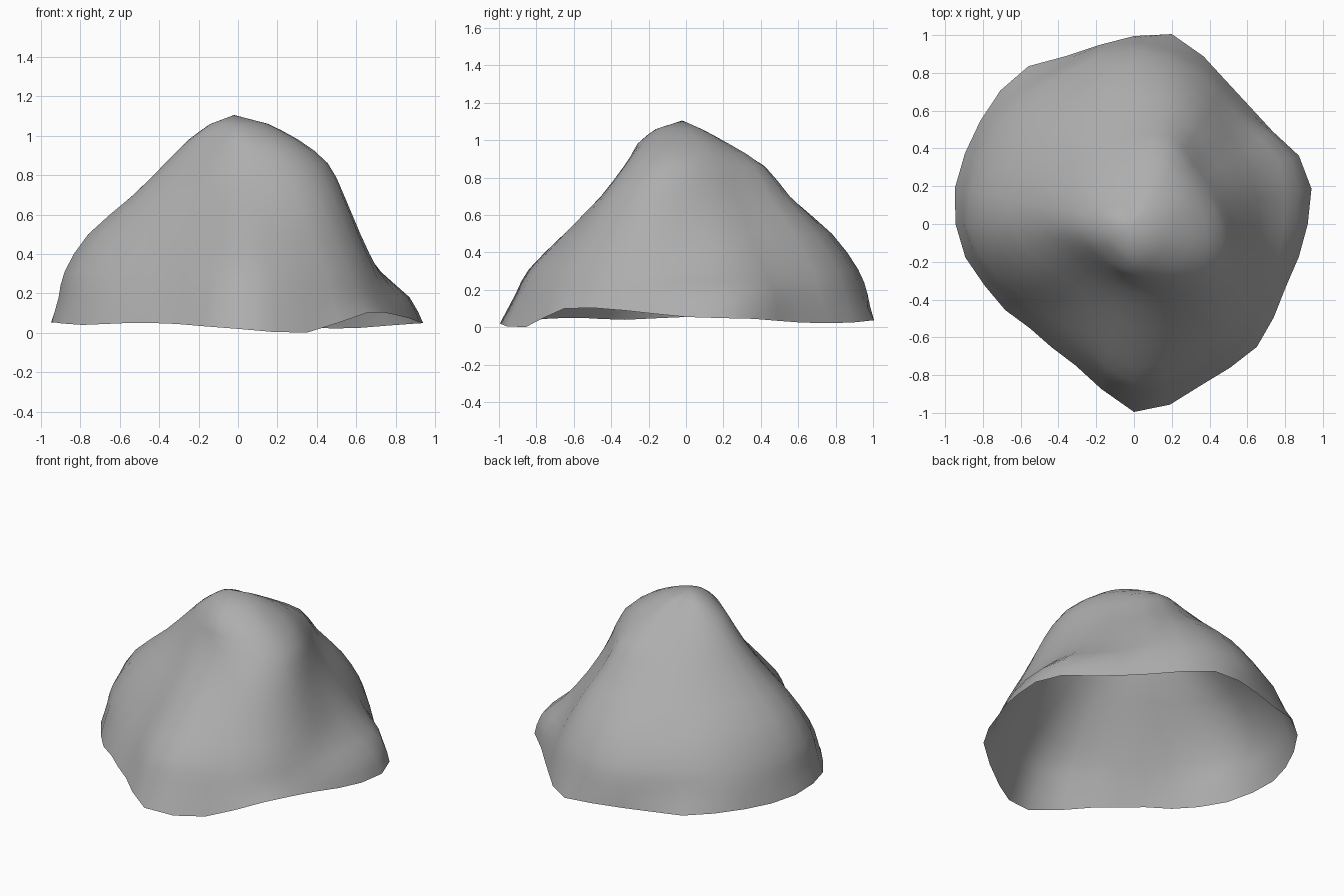
import bpy, bmesh, math

if "Cube" in bpy.data.objects:
    bpy.data.objects.remove(bpy.data.objects["Cube"])

COLS = 32

# Open lower edge: radius every 11.25 degrees, height every 22.5 degrees
RIM_R = [.92, .958, .945, .883, .873, .897, .961, 1.025, .995, .965, .96, 1.005, 1.0, .98, .97, .967,
         .945, .91, .855, .82, .78, .785, .81, .89, .995, .975, .925, .915, .92, .89, .87, .89]
RIM_Z = [.055, .045, .025, .025, .05, .05, .06, .05, .055, .04, .05, .045, .02, .002, .1, .09]

# Contour radii every 22.5 degrees, counter-clockwise from +x
CONTOURS = {
    .18: [.86, .90, .82, .92, .97, .92, .95, .93, .91, .82, .72, .75, .91, .86, .86, .82],
    .31: [.72, .76, .75, .87, .92, .88, .89, .88, .88, .77, .64, .68, .84, .80, .80, .75],
    .50: [.61, .61, .63, .75, .78, .74, .75, .76, .76, .63, .52, .54, .65, .66, .68, .66],
    .70: [.52, .49, .49, .57, .55, .54, .53, .54, .53, .44, .38, .39, .44, .49, .56, .57],
    .86: [.45, .41, .41, .45, .40, .36, .36, .37, .37, .32, .29, .29, .31, .36, .43, .47],
    .98: [.30, .29, .27, .25, .20, .19, .20, .23, .25, .24, .22, .23, .26, .27, .30, .32],
    1.06: [.15, .13, .11, .09, .07, .08, .10, .13, .14, .14, .14, .15, .16, .16, .16, .16],
}


def mid(a, b, c, d):
    return (9 * (b + c) - a - d) / 16


def double(vals):
    """Smoothly double the samples of a closed ring."""
    n, out = len(vals), []
    for i in range(n):
        out += [vals[i], mid(vals[i - 1], vals[i], vals[(i + 1) % n], vals[(i + 2) % n])]
    return out


# Rings of (radius, height), with smoothed rings in between
rings = [list(zip(RIM_R, double(RIM_Z)))]
rings += [[(r, z) for r in double(row)] for z, row in CONTOURS.items()]
dense = []
for i, ring in enumerate(rings):
    dense.append(ring)
    if i + 1 < len(rings):
        a, d = rings[max(i - 1, 0)], rings[min(i + 2, len(rings) - 1)]
        dense.append([tuple(mid(a[k][j], ring[k][j], rings[i + 1][k][j], d[k][j]) for j in (0, 1))
                      for k in range(COLS)])

# Rock shell
bm = bmesh.new()
loops = []
for ring in dense:
    loops.append([bm.verts.new((r * math.cos(math.tau * k / COLS), r * math.sin(math.tau * k / COLS), z))
                  for k, (r, z) in enumerate(ring)])
for lo, hi in zip(loops, loops[1:]):
    for k in range(COLS):
        n = (k + 1) % COLS
        bm.faces.new((lo[k], lo[n], hi[n], hi[k]))
peak = bm.verts.new((-.02, -.02, 1.105))
for k in range(COLS):
    bm.faces.new((loops[-1][k], loops[-1][(k + 1) % COLS], peak))
for f in bm.faces:
    f.smooth = True

mesh = bpy.data.meshes.new("rock_shell")
bm.to_mesh(mesh)
bm.free()
rock = bpy.data.objects.new("rock_shell", mesh)
bpy.context.collection.objects.link(rock)

# Dark grey stone
stone = bpy.data.materials.new("stone")
stone.diffuse_color = (.42, .42, .42, 1)
stone.use_nodes = True
stone.node_tree.nodes["Principled BSDF"].inputs["Base Color"].default_value = stone.diffuse_color
mesh.materials.append(stone)
